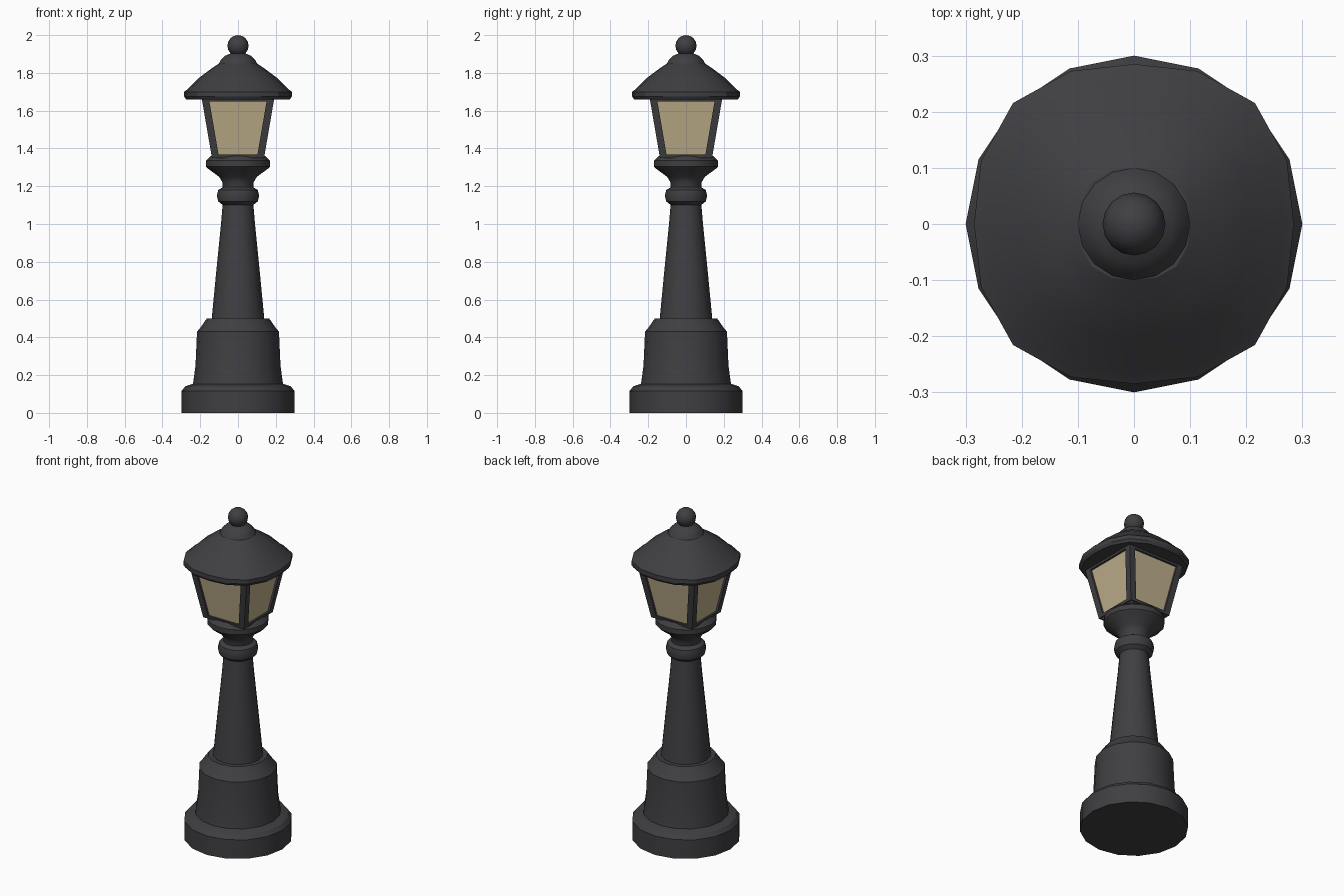
import bpy, bmesh, math
from mathutils import Vector

if "Cube" in bpy.data.objects:
    bpy.data.objects.remove(bpy.data.objects["Cube"])

def material(name, rgb):
    m = bpy.data.materials.new(name)
    m.diffuse_color = (*rgb, 1)
    m.use_nodes = True
    m.node_tree.nodes["Principled BSDF"].inputs["Base Color"].default_value = m.diffuse_color
    return m

IRON = material("dark iron", (0.05, 0.05, 0.055))
GLASS = material("warm glass", (0.52, 0.43, 0.26))

def finish(name, bm, mat, smooth=True):
    bmesh.ops.recalc_face_normals(bm, faces=bm.faces)
    me = bpy.data.meshes.new(name)
    bm.to_mesh(me)
    bm.free()
    me.materials.append(mat)
    ob = bpy.data.objects.new(name, me)
    bpy.context.collection.objects.link(ob)
    if smooth:
        bpy.ops.object.select_all(action='DESELECT')
        ob.select_set(True)
        bpy.context.view_layer.objects.active = ob
        bpy.ops.object.shade_smooth_by_angle(angle=math.radians(30))
    return ob

def lathe(name, profile, mat, sides=16, corner=0.0):
    """Turned part; corner pushes the diagonals outwards in proportion to radius."""
    bm = bmesh.new()
    rings = []
    for r, z in profile:
        ring = []
        for i in range(sides):
            a = 2 * math.pi * i / sides
            k = r * (1 + corner * math.sin(2 * a) ** 2)
            ring.append(bm.verts.new((k * math.cos(a), k * math.sin(a), z)))
        rings.append(ring)
    for a, b in zip(rings, rings[1:]):
        for i in range(sides):
            j = (i + 1) % sides
            bm.faces.new((a[i], a[j], b[j], b[i]))
    bm.faces.new(rings[0])
    bm.faces.new(rings[-1])
    return finish(name, bm, mat)

def prism(name, bottom, top, mat):
    """Solid between two four-point outlines."""
    bm = bmesh.new()
    lo = [bm.verts.new(p) for p in bottom]
    hi = [bm.verts.new(p) for p in top]
    bm.faces.new(lo)
    bm.faces.new(hi)
    for i in range(4):
        j = (i + 1) % 4
        bm.faces.new((lo[i], lo[j], hi[j], hi[i]))
    return finish(name, bm, mat, False)

def square(x0, x1, y0, y1, z):
    return [Vector(p) for p in ((x0, y0, z), (x1, y0, z), (x1, y1, z), (x0, y1, z))]

# Stepped base
lathe("base_plinth", [(0.30, 0), (0.30, 0.115), (0.28, 0.14), (0.235, 0.155)], IRON)
lathe("base_drum", [(0.24, 0.14), (0.225, 0.25), (0.217, 0.43), (0.20, 0.45),
                    (0.165, 0.50)], IRON)

# Tapered shaft with neck ring
lathe("shaft", [(0.14, 0.49), (0.115, 0.75), (0.09, 1.0), (0.08, 1.12)], IRON)
lathe("neck_ring", [(0.08, 1.10), (0.105, 1.12), (0.112, 1.15), (0.105, 1.18),
                    (0.08, 1.195)], IRON)

# Flared cup that carries the lantern
lathe("lantern_cup", [(0.08, 1.18), (0.082, 1.22), (0.10, 1.25), (0.155, 1.29),
                      (0.17, 1.305), (0.17, 1.335), (0.145, 1.36)], IRON)

# Square tapered lantern
Z0, Z1 = 1.35, 1.665
B, T = 0.138, 0.192
prism("lantern_glass", square(-B + .012, B - .012, -B + .012, B - .012, Z0),
      square(-T + .012, T - .012, -T + .012, T - .012, Z1), GLASS)
for i, (sx, sy) in enumerate(((1, 1), (-1, 1), (-1, -1), (1, -1))):
    w = 0.038
    prism(f"corner_post_{i + 1}",
          square(sx * (B - w), sx * B, sy * (B - w), sy * B, Z0),
          square(sx * (T - w), sx * T, sy * (T - w), sy * T, Z1), IRON)

# Thin rails along the top and bottom of each pane
for label, z, h in (("bottom", 1.35, 0.017), ("top", 1.648, 0.017)):
    for i in range(4):
        a = i * math.pi / 2
        out = []
        for zz in (z, z + h):
            s = B + (T - B) * (zz - Z0) / (Z1 - Z0)
            pts = square(-s + .02, s - .02, -s, -s + .02, zz)
            out.append([(p.x * math.cos(a) - p.y * math.sin(a),
                         p.x * math.sin(a) + p.y * math.cos(a), zz) for p in pts])
        prism(f"{label}_rail_{i + 1}", out[0], out[1], IRON)

# Domed roof, slightly squared at the diagonals
lathe("roof", [(0.275, 1.66), (0.285, 1.675), (0.285, 1.70), (0.265, 1.715),
               (0.205, 1.775), (0.145, 1.82), (0.10, 1.85)], IRON, corner=0.07)
lathe("roof_cap", [(0.105, 1.84), (0.09, 1.87), (0.07, 1.89), (0.035, 1.905),
                   (0.03, 1.925)], IRON)

# Ball finial
bm = bmesh.new()
bmesh.ops.create_uvsphere(bm, u_segments=16, v_segments=8, radius=0.056)
bmesh.ops.translate(bm, verts=bm.verts, vec=(0, 0, 1.944))
finish("finial", bm, IRON)
